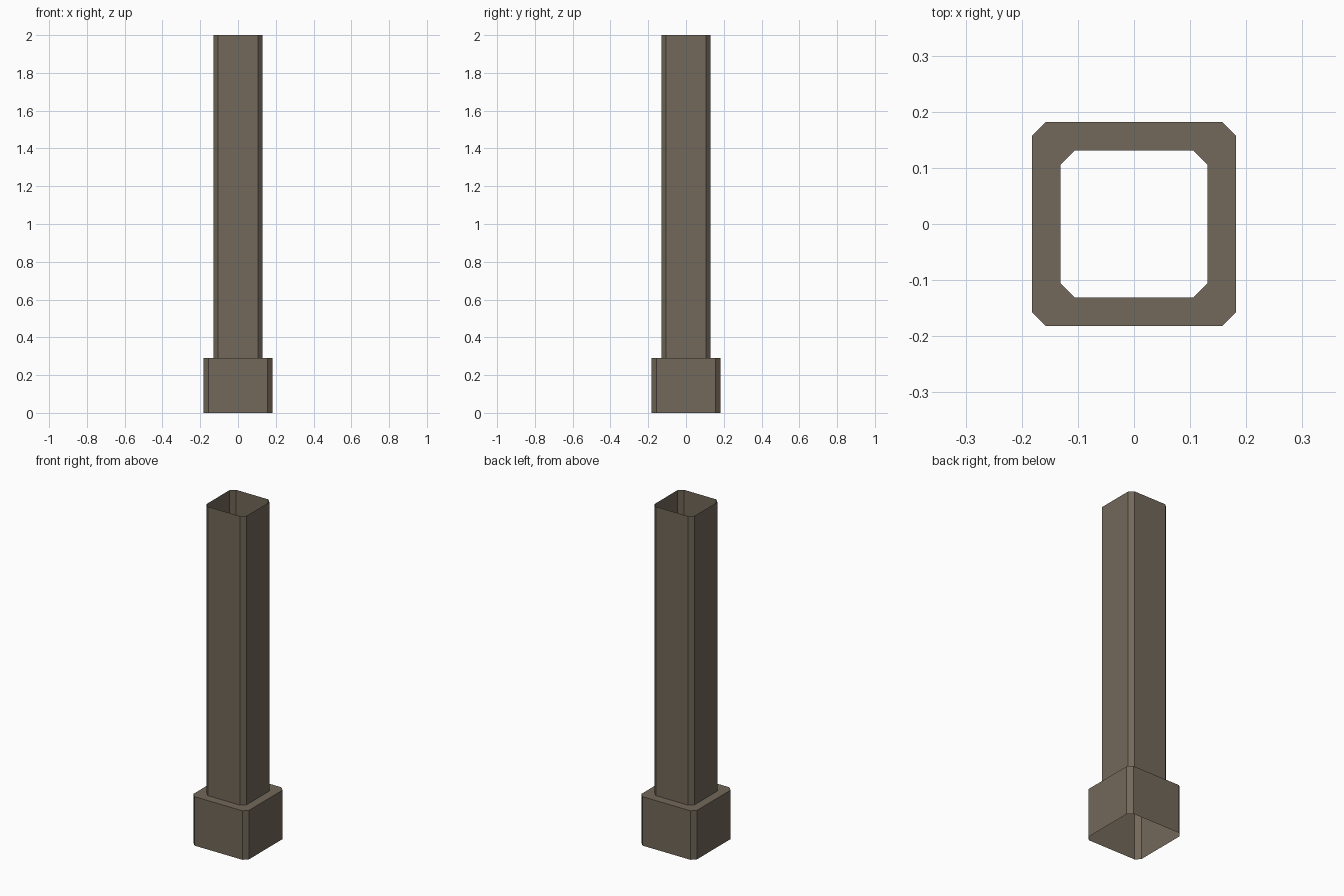
import bpy

if "Cube" in bpy.data.objects:
    bpy.data.objects.remove(bpy.data.objects["Cube"])

# One flat grey-brown colour
mat = bpy.data.materials.new("weathered_brown")
mat.diffuse_color = (0.168, 0.140, 0.102, 1)
mat.use_nodes = True
mat.node_tree.nodes["Principled BSDF"].inputs["Base Color"].default_value = mat.diffuse_color


def ring(half, cut, z):
    """Counter-clockwise square loop with chamfered corners."""
    a = half - cut
    return [(half, -a, z), (half, a, z), (a, half, z), (-a, half, z),
            (-half, a, z), (-half, -a, z), (-a, -half, z), (a, -half, z)]


def loft(name, rings):
    """Open, single-skin shell through a list of 8-point rings."""
    verts = [p for r in rings for p in r]
    faces = []
    for k in range(len(rings) - 1):
        b = k * 8
        for i in range(8):
            j = (i + 1) % 8
            faces.append((b + i, b + j, b + 8 + j, b + 8 + i))
    me = bpy.data.meshes.new(name)
    me.from_pydata(verts, [], faces)
    me.materials.append(mat)
    ob = bpy.data.objects.new(name, me)
    bpy.context.collection.objects.link(ob)
    return ob


# Wide foot: open underneath, with a flat ledge running in to the shaft
loft("post_base", [ring(0.182, 0.025, 0), ring(0.182, 0.025, 0.29),
                   ring(0.131, 0.025, 0.29)])

# Tall hollow shaft, open at the top
loft("post_shaft", [ring(0.131, 0.025, 0.29), ring(0.131, 0.025, 2.0)])
